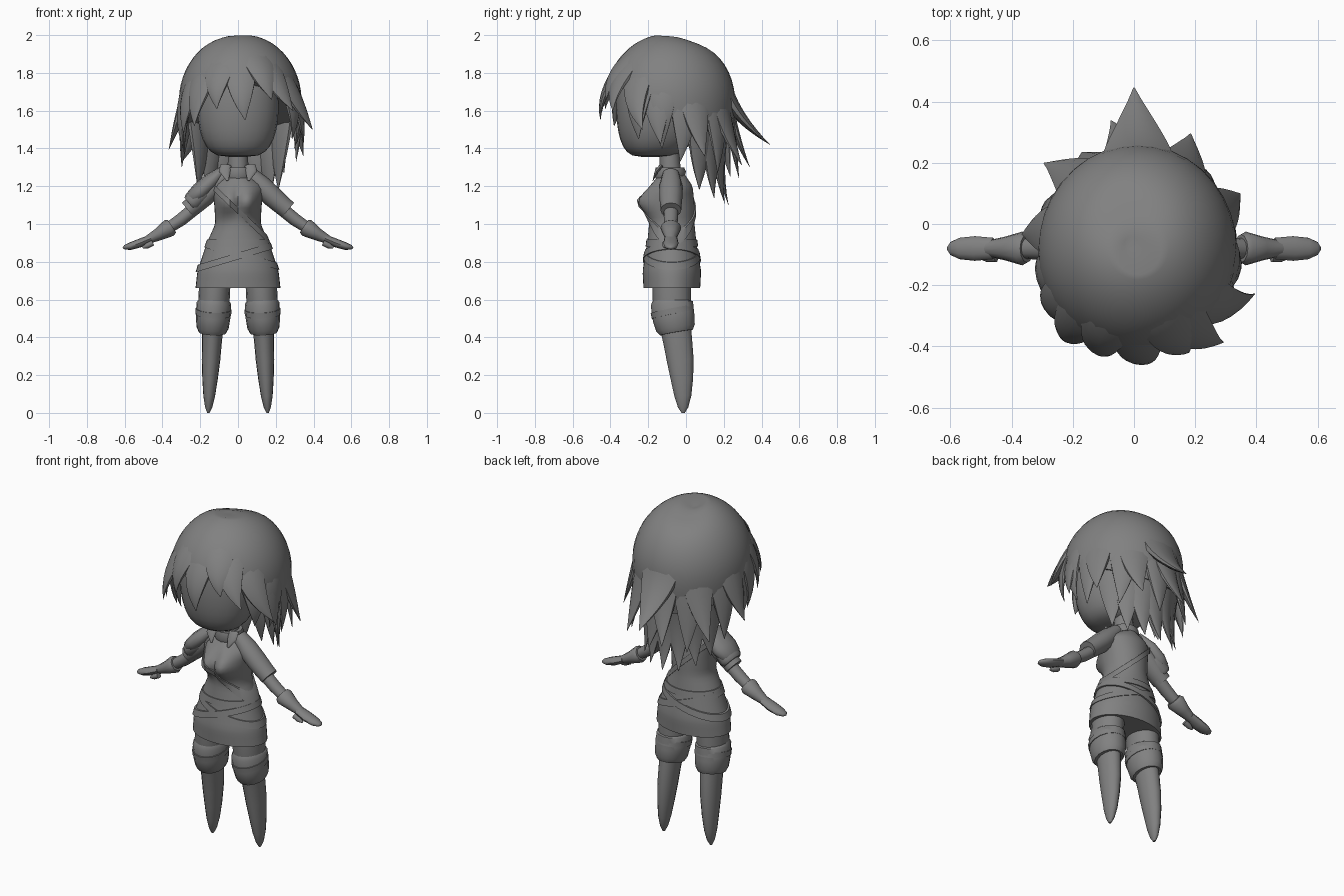
import bpy, bmesh, math
from mathutils import Vector

if "Cube" in bpy.data.objects:
    bpy.data.objects.remove(bpy.data.objects["Cube"], do_unlink=True)

GREY = (0.22, 0.22, 0.22, 1)
grey = bpy.data.materials.new("plain grey")
grey.use_nodes = True
grey.diffuse_color = GREY
grey.node_tree.nodes["Principled BSDF"].inputs["Base Color"].default_value = GREY


def loft(name, rings, capped=True, angle=50):
    """Skin a list of equal closed rings into a smooth object with sharp edges kept."""
    bm = bmesh.new()
    rows = [[bm.verts.new(point) for point in ring] for ring in rings]
    count = len(rows[0])
    for low, high in zip(rows, rows[1:]):
        for i in range(count):
            j = (i + 1) % count
            bm.faces.new((low[i], low[j], high[j], high[i]))
    if capped:
        bm.faces.new(rows[0])
        bm.faces.new(rows[-1])
    bmesh.ops.recalc_face_normals(bm, faces=bm.faces)
    mesh = bpy.data.meshes.new(name)
    bm.to_mesh(mesh)
    bm.free()
    mesh.materials.append(grey)
    obj = bpy.data.objects.new(name, mesh)
    bpy.context.collection.objects.link(obj)
    bpy.ops.object.select_all(action="DESELECT")
    obj.select_set(True)
    bpy.context.view_layer.objects.active = obj
    bpy.ops.object.shade_smooth_by_angle(angle=math.radians(angle))


def around(count):
    return [math.tau * i / count for i in range(count)]


def tube(name, path, flat=1.0, side=(0, 1, 0), sides=12):
    """Tube through (x, y, z, radius) points, widened along the side direction."""
    points = [Vector(p[:3]) for p in path]
    rings = []
    for i, point in enumerate(points):
        ahead = points[min(i + 1, len(points) - 1)]
        behind = points[max(i - 1, 0)]
        along = (ahead - behind).normalized()
        up = along.cross(Vector(side)).normalized()
        across = up.cross(along) * flat
        radius = path[i][3]
        rings.append([point + (up * math.cos(a) + across * math.sin(a)) * radius
                      for a in around(sides)])
    loft(name, rings)


# Head: rounded block with a flat face and a chin set forward
def head_ring(lift):
    size = math.cos(lift) ** 0.5
    ring = []
    for a in around(24):
        depth = 0.17 if math.sin(a) < 0 else 0.27
        ring.append(Vector((0.215 * size * math.cos(a),
                            depth * size * math.sin(a) - 0.2,
                            1.62 + 0.265 * math.sin(lift))))
    return ring


loft("head", [head_ring(math.radians(degrees)) for degrees in range(-88, 60, 12)])
tube("neck", [(0, -0.08, 1.2, 0.06), (0, -0.09, 1.42, 0.05)])


# Hair cap: a dome whose hairline drops towards the back
def cap_point(a, z, push=0.0):
    reach = (z - 1.65) / (0.36 if z > 1.65 else 0.5)
    size = math.sqrt(1 - max(reach, -0.7) ** 2)
    return Vector(((0.325 * size + push) * math.cos(a) + 0.012,
                   (0.345 * size + push) * math.sin(a) - 0.085, z))


def hairline(a):
    rise = math.sin(a)
    return 1.57 - rise * (0.2 if rise < 0 else 0.12)


def cap_ring(step):
    drop = (step / 14) ** 1.5
    ring = [cap_point(a, 2 + (hairline(a) - 2) * drop) for a in around(36)]
    for point in ring:
        # shallow crown dent behind the top
        away = math.hypot(point.x + 0.02, point.y - 0.02) / 0.12
        point.z -= 0.03 * math.exp(-away * away)
    return ring


whorl = [Vector((0.02 * math.cos(a) - 0.01, 0.02 * math.sin(a) - 0.06, 1.975))
         for a in around(36)]
loft("hair_cap", [whorl] + [cap_ring(step) for step in range(15)], angle=80)


def lock(name, degrees, reach, z, root, push=0.0, thick=0.03, sweep=0):
    """Tapered flat lock that grows out of the cap at the root and bends to its tip."""
    a = math.radians(degrees)
    b = math.radians(degrees - sweep)
    start = cap_point(b, root, -0.045)
    bend = cap_point(b, (root + z) / 2, push)
    tip = Vector((reach * math.cos(a), reach * math.sin(a) - 0.085, z))
    path = []
    for i in range(9):
        t = i / 8
        point = start.lerp(bend, t).lerp(bend.lerp(tip, t), t)
        path.append((*point, thick * max(1 - t ** 1.7, 0.02)))
    tube(name, path, 3, (-math.sin(b), math.cos(b), 0), 10)


# Fringe locks: tip angle, reach, tip height, sideways sweep
fringe_tips = [(-164, 0.3, 1.4, 0), (-148, 0.34, 1.48, 0), (-128, 0.375, 1.52, 5),
               (-108, 0.36, 1.61, 6), (-84, 0.37, 1.55, 6), (-62, 0.38, 1.66, 6),
               (-46, 0.42, 1.6, 10), (-20, 0.42, 1.5, 14), (-30, 0.33, 1.45, 0),
               (-8, 0.3, 1.4, 0)]
for i, (degrees, reach, z, sweep) in enumerate(fringe_tips):
    lock(f"fringe_lock_{i}", degrees, reach, z, z / 2 + 1.06, push=0.035, sweep=sweep)

# Hair locks fanning round the sides and back, alternately long and short
for i in range(12):
    degrees = -8 + 18 * i
    back = math.sin(math.radians(degrees))
    uneven = 0.03 * (-1) ** i
    lock(f"back_lock_{i}", degrees, 0.33 + 0.07 * back + uneven,
         1.38 - 0.11 * back + uneven, 1.74 - 0.08 * back, push=0.012, sweep=uneven * 150)
lock("back_spike", 90, 0.53, 1.42, 1.7, push=0.01, thick=0.04)

for i in range(7):
    degrees = 36 + 18 * i
    back = math.sin(math.radians(degrees))
    lock(f"nape_lock_{i}", degrees, 0.2 + 0.11 * back, 1.3 - 0.2 * back, 1.55, push=-0.02)

# Torso and skirt: height, half width, half depth
torso = [(0.66, 0.225, 0.15), (0.75, 0.215, 0.155), (0.9, 0.165, 0.13), (1, 0.12, 0.12),
         (1.1, 0.125, 0.12), (1.2, 0.14, 0.11), (1.26, 0.06, 0.07)]


def torso_point(a, z, push=0.0):
    for low, high in zip(torso, torso[1:]):
        if z <= high[0]:
            break
    size = Vector(low).lerp(Vector(high), (z - low[0]) / (high[0] - low[0]))
    x = (size.y + push) * math.cos(a)
    y = (size.z + push) * math.sin(a) - 0.075
    if y < -0.075:
        # bust swelling on the front
        rise = (z - 1.12) / 0.065
        spread = (abs(x) - 0.055) / 0.06
        y -= 0.07 * math.exp(-rise * rise - spread * spread)
    return Vector((x, y, z))


loft("torso_and_skirt", [[torso_point(a, 0.66 + 0.025 * step) for a in around(40)]
                         for step in range(25)])


def band(name, height, slope, push):
    """Thin strap wrapped round the torso, rising along x by the slope."""
    rings = []
    for edge, out in ((-1, -0.02), (-1, push), (1, push), (1, -0.02)):
        ring = []
        for a in around(40):
            z = height
            for _ in range(12):
                point = torso_point(a, z + edge * 0.018, out)
                z = (z + height + slope * point.x) / 2
            ring.append(point)
        rings.append(ring)
    loft(name, rings, capped=False, angle=35)


band("chest_strap", 1.07, -0.95, 0.008)
band("belt", 0.9, 0, 0.006)
band("left_sash", 0.83, 0.3, 0.009)
band("right_sash", 0.84, -0.3, 0.006)

tube("collar", [(0, -0.08, 1.24, 0.075), (0, -0.085, 1.27, 0.085), (0, -0.085, 1.3, 0.075)])


# Arms bend outwards along one curve; rows give x and radius
def arm_part(name, mirror, rows, flat=1.1, lift=0.0, y=-0.08):
    path = []
    for x, radius in rows:
        z = 0.87 + 0.92 * (0.65 - x) ** 1.7 + lift
        path.append((x * mirror, y, z, radius))
    tube(name, path, flat)


# Legs lean slightly out and forwards; rows give height and radius
def leg_part(name, mirror, rows, flat=1.22):
    path = []
    for z, radius in rows:
        y = max(-0.015 - 0.2 * z * z, -0.075)
        path.append(((0.157 - 0.05 * z) * mirror, y, z, radius))
    tube(name, path, flat, sides=16)


for mirror, label in ((1, "left"), (-1, "right")):
    tube(label + "_collar_point", [(0.065 * mirror, -0.13, 1.31, 0.01),
                                   (0.07 * mirror, -0.155, 1.28, 0.01),
                                   (0.055 * mirror, -0.175, 1.23, 0.002)], 3, (1, 0, 0))

    arm_part(label + "_sleeve", mirror, [(0.06, 0.04), (0.12, 0.055), (0.18, 0.056),
                                         (0.23, 0.052), (0.265, 0.05)], lift=0.022)
    arm_part(label + "_forearm", mirror, [(0.2, 0.036), (0.3, 0.034), (0.4, 0.028)])
    arm_part(label + "_glove_cuff", mirror, [(0.35, 0.04), (0.365, 0.048), (0.42, 0.034),
                                             (0.48, 0.022)], flat=1.15)
    arm_part(label + "_hand", mirror, [(0.46, 0.02), (0.52, 0.023), (0.57, 0.02),
                                       (0.6, 0.012), (0.61, 0.003)], flat=1.75)
    arm_part(label + "_thumb", mirror, [(0.45, 0.015), (0.48, 0.015), (0.505, 0.006)],
             lift=-0.03, y=-0.108)

    leg_part(label + "_thigh", mirror, [(0.72, 0.083), (0.6, 0.083), (0.5, 0.075)])
    leg_part(label + "_shorts_cuff", mirror, [(0.595, 0.082), (0.58, 0.092), (0.5, 0.091),
                                              (0.45, 0.085), (0.425, 0.072)])
    leg_part(label + "_cuff_strap", mirror, [(0.55, 0.095), (0.52, 0.095)], flat=1.2)
    leg_part(label + "_boot", mirror, [(0.46, 0.057), (0.38, 0.053), (0.28, 0.049),
                                       (0.18, 0.041), (0.09, 0.031), (0.03, 0.019),
                                       (0, 0.006)], flat=1.45)

# Layered shoulder guard on the right arm only
arm_part("shoulder_guard", -1, [(0.08, 0.02), (0.14, 0.045), (0.2, 0.05), (0.24, 0.042),
                                (0.265, 0.02)], flat=1.8, lift=0.065)
arm_part("shoulder_guard_rim", -1, [(0.18, 0.05), (0.24, 0.055), (0.255, 0.045)],
         flat=1.4, lift=0.045)
